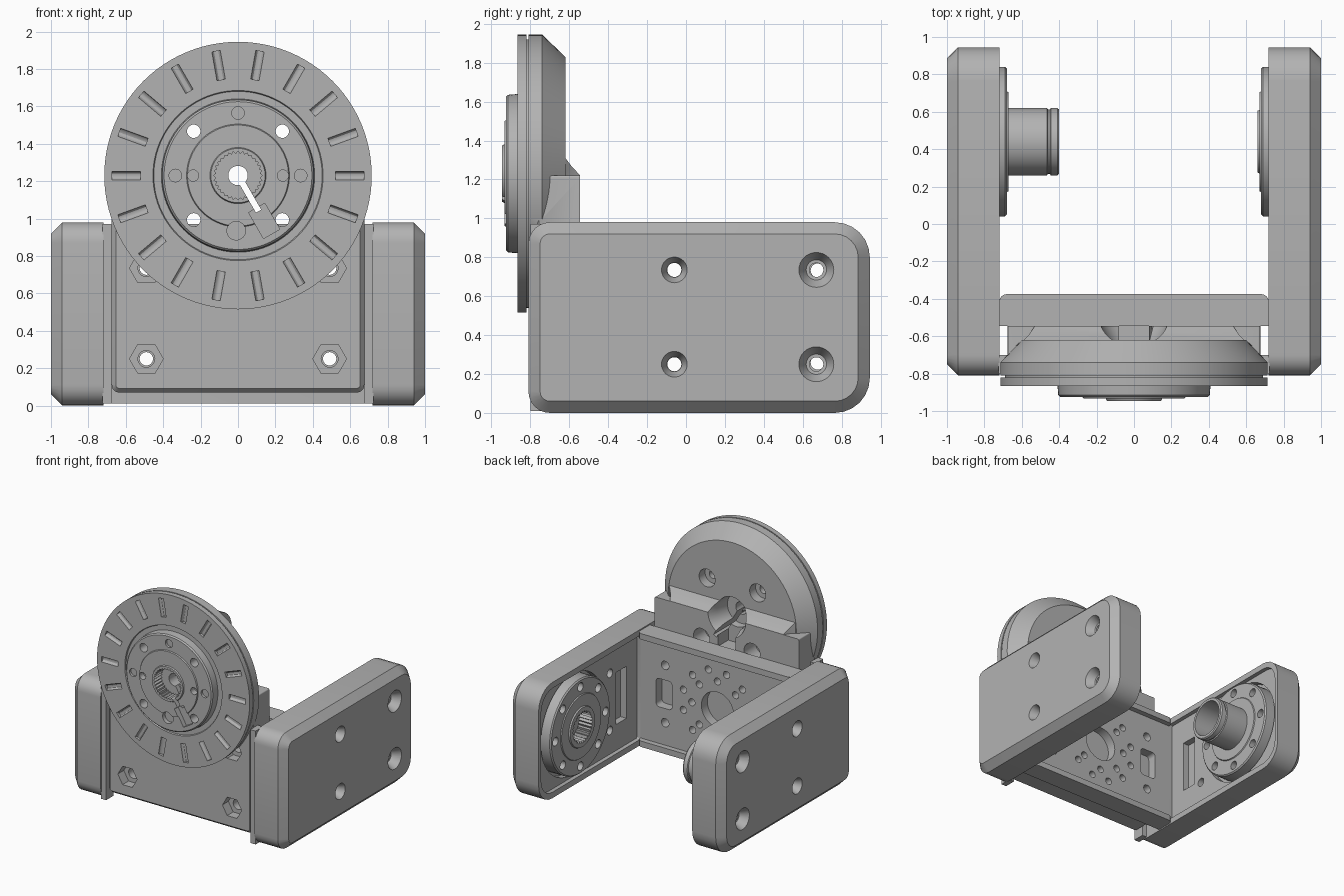
import bpy, bmesh
from math import cos, sin, pi, radians
from mathutils import Matrix, Vector

if "Cube" in bpy.data.objects:
    bpy.data.objects.remove(bpy.data.objects["Cube"])

grey = bpy.data.materials.new("matte grey")
grey.use_nodes = True
grey.diffuse_color = (0.45, 0.45, 0.45, 1)
grey.node_tree.nodes["Principled BSDF"].inputs["Base Color"].default_value = grey.diffuse_color
parts = []


# ---- helpers -------------------------------------------------------------
def place(axis, t, u, v):
    return {"x": (t, u, v), "y": (u, t, v), "z": (u, v, t)}[axis]


def loft(name, rings):
    """Closed solid through a list of equal-length point rings."""
    bm = bmesh.new()
    loops = [[bm.verts.new(p) for p in ring] for ring in rings]
    n = len(loops[0])
    for a, b in zip(loops, loops[1:]):
        for i in range(n):
            bm.faces.new((a[i], a[(i + 1) % n], b[(i + 1) % n], b[i]))
    bm.faces.new(loops[0])
    bm.faces.new(loops[-1])
    bmesh.ops.recalc_face_normals(bm, faces=bm.faces)
    mesh = bpy.data.meshes.new(name)
    bm.to_mesh(mesh)
    bm.free()
    mesh.materials.append(grey)
    ob = bpy.data.objects.new(name, mesh)
    bpy.context.collection.objects.link(ob)
    return ob


def lathe(name, axis, c, profile, n=32, tooth=1.0):
    """Solid of revolution; profile is (radius, position along axis)."""
    rings = []
    for r, t in profile:
        ring = []
        for i in range(n):
            a, k = 2 * pi * i / n, (tooth if i % 2 else 1.0)
            ring.append(place(axis, t, c[0] + r * k * cos(a), c[1] + r * k * sin(a)))
        rings.append(ring)
    return loft(name, rings)


def rod(axis, c, r, a, b, n=20):
    return lathe("cutter", axis, c, [(r, a), (r, b)], n)


def rounded(u0, u1, v0, v1, radii, d=0.0, seg=6):
    """Rounded rectangle, inset by d."""
    pts = []
    corners = ((u0, v0, 1, 1), (u1, v0, -1, 1), (u1, v1, -1, -1), (u0, v1, 1, -1))
    for k, (u, v, su, sv) in enumerate(corners):
        r = max(radii[k] - d, 0.004)
        cu, cv = u + su * (d + r), v + sv * (d + r)
        for i in range(seg + 1):
            a = pi + k * pi / 2 + i * pi / 2 / seg
            pts.append((cu + r * cos(a), cv + r * sin(a)))
    return pts


def slab(name, axis, rect, radii, steps):
    """Rounded rectangle extruded along axis; steps are (position, inset)."""
    return loft(name, [[place(axis, t, u, v) for u, v in rounded(*rect, radii, d)]
                       for t, d in steps])


def block(axis, rect, a, b):
    u0, u1, v0, v1 = rect
    sq = ((u0, v0), (u1, v0), (u1, v1), (u0, v1))
    return loft("cutter", [[place(axis, t, *p) for p in sq] for t in (a, b)])


def boolean(target, others, op="DIFFERENCE"):
    bm = bmesh.new()
    for o in others:
        bm.from_mesh(o.data)
        bpy.data.objects.remove(o)
    mesh = bpy.data.meshes.new("tool")
    bm.to_mesh(mesh)
    bm.free()
    tool = bpy.data.objects.new("tool", mesh)
    tool.hide_render = True
    bpy.context.collection.objects.link(tool)
    mod = target.modifiers.new("boolean", "BOOLEAN")
    mod.operation, mod.object, mod.solver = op, tool, "EXACT"
    bpy.context.view_layer.objects.active = target
    bpy.ops.object.modifier_apply(modifier=mod.name)
    bpy.data.objects.remove(tool)


def polar(c, r, n, start=0.0):
    return [(c[0] + r * cos(start + 2 * pi * i / n), c[1] + r * sin(start + 2 * pi * i / n))
            for i in range(n)]


HUB = (0, 1.23)      # x, z of the dial axis
HORN = (0.44, 0.495)  # y, z of the joint axis
NUTS = [(x, z) for x in (-0.49, 0.49) for z in (0.25, 0.735)]
diagonals = polar(HUB, 0.335, 4, pi / 4)


def spoke(ob, angle):
    """Swing a cutter round the dial axis."""
    o = Vector((HUB[0], 0, HUB[1]))
    ob.data.transform(Matrix.Translation(o) @ Matrix.Rotation(-angle, 4, "Y") @ Matrix.Translation(-o))
    return ob


def slit(y0, y1, r0, r1, w):
    return spoke(block("y", (r0, r1, HUB[1] - w, HUB[1] + w), y0, y1), radians(-60))


# ---- side arms with joint horns -------------------------------------------
for s, side in ((1, "left"), (-1, "right")):
    arm = slab(side + "_arm", "x", (-0.81, 0.945, 0, 0.98), (0.11, 0.18, 0.18, 0.11),
               [(s * 0.72, 0), (s * 0.94, 0), (s * 1.0, 0.06)])
    boolean(arm, [slab("pocket", "x", (-0.42, 0.91, 0.05, 0.93), (0.01, 0.15, 0.15, 0.01),
                       [(s * 0.7, 0), (s * 0.755, 0)])])
    boolean(arm, [rod("x", HORN, 0.425, s * 0.74, s * 0.81, 48),
                  block("x", (-0.28, -0.14, 0.27, 0.71), s * 0.74, s * 0.81)])
    screws = [lathe("screw", "x", (y, z), [(r, s * 1.01), (r * 0.55, s * 0.93),
                                           (0.036, s * 0.929), (0.036, s * 0.6)])
              for y, r in ((-0.06, 0.07), (0.67, 0.095)) for z in (0.25, 0.735)]
    boolean(arm, screws)
    lip = block("x", (-0.80, -0.70, 0.01, 0.97), s * 0.676, s * 0.725)
    lip.name = side + "_arm_lip"

    prof = [(0.4, 0.82), (0.4, 0.69), (0.39, 0.68), (0.27, 0.68), (0.265, 0.672)]
    if s > 0:
        prof += [(0.17, 0.672), (0.165, 0.66)]
    else:
        prof += [(0.18, 0.672), (0.18, 0.465), (0.172, 0.46), (0.172, 0.45), (0.18, 0.445),
                 (0.18, 0.41), (0.172, 0.40)]
    horn = lathe(side + "_horn", "x", HORN, [(r, s * t) for r, t in prof], 64)
    bores = [rod("x", p, 0.036, s * 0.6, s * 0.9) for p in polar(HORN, 0.335, 8, pi / 8 * 2)]
    if s > 0:
        bores.append(lathe("spline", "x", HORN, [(0.135, 0.6), (0.135, 0.78)], 56, 0.87))
    else:
        bores.append(rod("x", HORN, 0.15, -0.3, -0.78, 40))
    boolean(horn, bores)
    parts += [arm, lip, horn]

# ---- cross web between the arms -------------------------------------------
web = slab("cross_web", "z", (-0.72, 0.72, -0.545, -0.375), (0.005, 0.005, 0.04, 0.04),
           [(0.01, 0), (0.97, 0)])
boolean(web, [block("y", (-0.8, 0.8, 0.06, 0.92), -0.42, -0.3)])
WC = (0, 0.49)
holes = [rod("y", WC, 0.15, -0.5, -0.3, 40)]
holes += [rod("y", p, 0.03, -0.5, -0.3, 16)
          for p in polar(WC, 0.24, 8) + polar(WC, 0.33, 12, pi / 12)]
holes += [rod("y", p, 0.036, -0.7, -0.3, 16) for p in NUTS]
holes += [slab("slot", "y", (x - 0.075, x + 0.075, 0.37, 0.61), (0.03,) * 4, [(-0.5, 0), (-0.3, 0)])
          for x in (-0.5, 0.5)]
boolean(web, holes)

# ---- tower: front panel, round back and ramp ------------------------------
tower = slab("tower", "y", (-0.675, 0.675, 0.07, 1.22), (0.04, 0.04, 0.01, 0.01),
             [(-0.545, 0), (-0.755, 0), (-0.78, 0.022)])
boolean(tower, [lathe("round_back", "y", HUB, [(0.715, -0.81), (0.715, -0.74), (0.6, -0.62)], 96)],
        "UNION")
ramp = loft("ramp", [[(-w, y, 1.1), (w, y, 1.1), (w, y, z), (-w, y, z)]
                     for w, y, z in ((0.595, -0.64, 1.36), (0.59, -0.62, 1.31), (0.56, -0.59, 1.27),
                                     (0.53, -0.5452, 1.222))])
boolean(tower, [ramp], "UNION")
boolean(tower, [lathe("seat", "y", p, [(0.075, -0.5), (0.075, -0.70), (0.036, -0.701), (0.036, -0.9)])
                for p in diagonals])
boolean(tower, [lathe("nut", "y", p, [(0.09, -0.9), (0.09, -0.70)], 6) for p in NUTS])
boolean(tower, [rod("y", p, 0.045, -0.9, -0.5) for p in NUTS])
boolean(tower, [lathe("bore", "y", HUB, [(0.2, -0.5), (0.14, -0.62), (0.13, -0.74),
                                         (0.052, -0.741), (0.052, -0.9)], 40)])
boolean(tower, [block("y", (-0.08, 0.08, 0.96, HUB[1]), -0.68, -0.5)])
boolean(tower, [slit(-0.9, -0.5, 0, 0.22, 0.016)])

# ---- dial with raised hub --------------------------------------------------
dial = lathe("dial", "y", HUB,
             [(0.69, -0.808), (0.69, -0.82), (0.715, -0.82), (0.715, -0.865), (0.455, -0.865),
              (0.45, -0.855), (0.41, -0.855), (0.405, -0.915), (0.395, -0.925), (0.275, -0.925),
              (0.27, -0.934), (0.15, -0.934), (0.145, -0.945)], 96)
boolean(dial, [spoke(rod("x", (-0.865, HUB[1]), 0.023, 0.52, 0.675, 12), i * pi / 9)
               for i in range(18)])
studs = [rod("y", p, 0.036, -1, -0.7) for p in diagonals]
studs += [rod("y", p, 0.034, -1, -0.905) for p in polar(HUB, 0.335, 4)[:3]]
studs += [rod("y", p, 0.03, -1, -0.88) for p in polar(HUB, 0.24, 2)]
studs.append(lathe("spline", "y", HUB, [(0.13, -1), (0.13, -0.85)], 64, 0.9))
boolean(dial, studs)
boolean(dial, [rod("y", HUB, 0.052, -1, -0.7)])
boolean(dial, [slit(-1, -0.7, 0, 0.22, 0.016)])
boolean(dial, [slit(-1, -0.885, 0.2, 0.36, 0.05)])
boolean(dial, [rod("y", (-0.01, 0.935), 0.05, -1, -0.89, 16)])
parts += [web, tower, dial]

# ---- shading ---------------------------------------------------------------
bpy.ops.object.select_all(action="DESELECT")
for ob in parts:
    ob.select_set(True)
    bpy.context.view_layer.objects.active = ob
bpy.ops.object.shade_smooth_by_angle(angle=radians(30))
